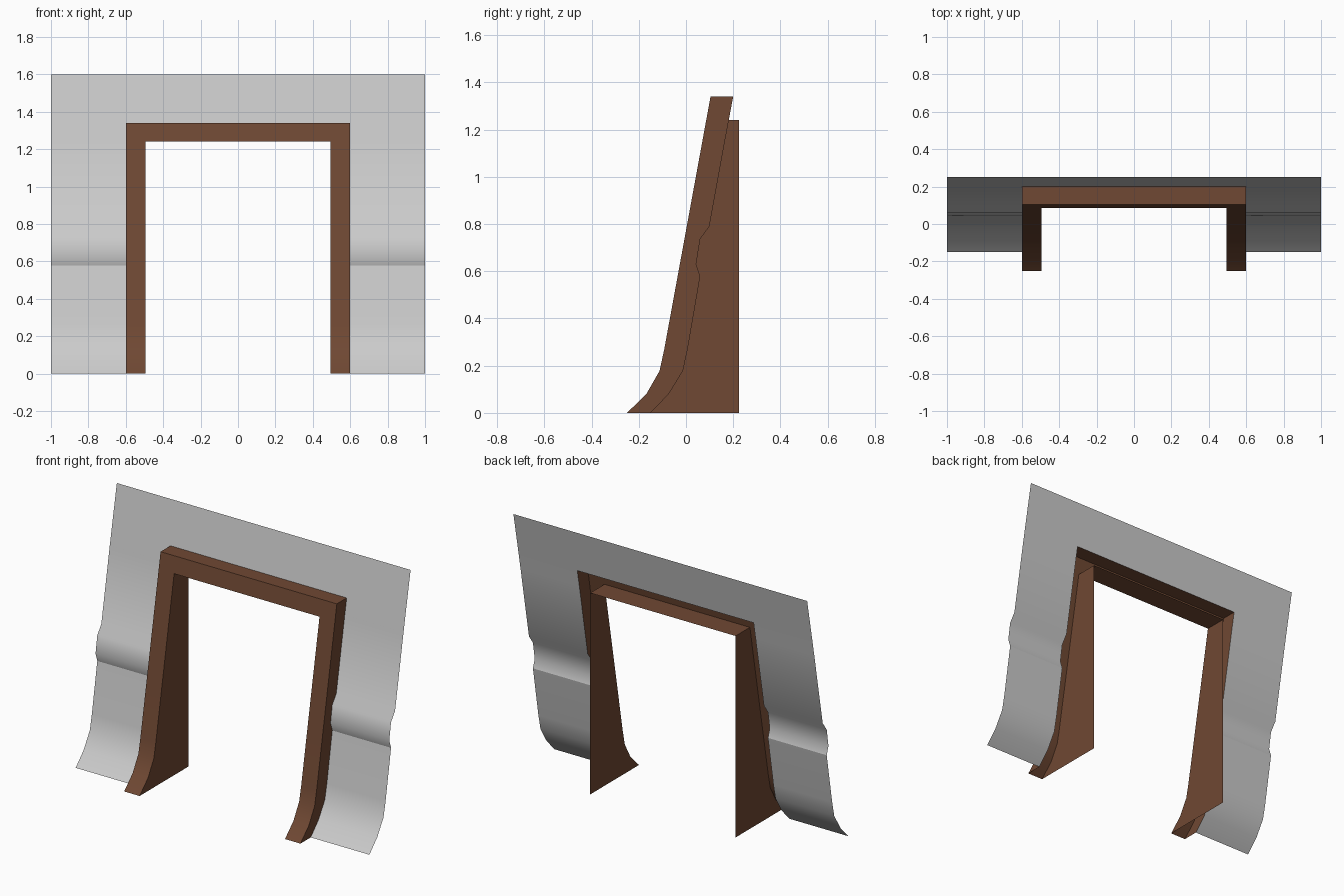
import bpy, bmesh, math

if "Cube" in bpy.data.objects:
    bpy.data.objects.remove(bpy.data.objects["Cube"])

# Wall profile (y, z), bottom to top, with the rolled moulding in the middle
WALL = [(-0.15, 0), (-0.073, 0.08), (-0.013, 0.178), (0.007, 0.27), (0.06, 0.578),
        (0.043, 0.63), (0.06, 0.736), (0.099, 0.79), (0.181, 1.24), (0.2, 1.34), (0.25, 1.6)]
# Front edge of the door frame (y, z)
FRONT = [(-0.25, 0), (-0.168, 0.08), (-0.112, 0.178), (-0.092, 0.27), (0.104, 1.34)]
OUT, INN, HEAD, TOP, BACK = 0.6, 0.495, 1.24, 1.34, 0.225


def front_y(z):
    for (y0, z0), (y1, z1) in zip(FRONT, FRONT[1:]):
        if z <= z1:
            return y0 + (y1 - y0) * (z - z0) / (z1 - z0)
    return FRONT[-1][0]


def ribbon(bm, a, b):
    """Quads joining two rows of points."""
    va, vb = [bm.verts.new(p) for p in a], [bm.verts.new(p) for p in b]
    for i in range(len(a) - 1):
        bm.faces.new((va[i], va[i + 1], vb[i + 1], vb[i]))


def finish(bm, name, angle, sharp_z=None, colour=None):
    bmesh.ops.remove_doubles(bm, verts=bm.verts, dist=1e-4)
    bmesh.ops.recalc_face_normals(bm, faces=bm.faces)
    bm.normal_update()
    if min(bm.faces, key=lambda f: -abs(f.normal.y)).normal.y > 0:
        bmesh.ops.reverse_faces(bm, faces=bm.faces)
    for f in bm.faces:
        f.smooth = True
    for e in bm.edges:
        at_crease = sharp_z is not None and all(abs(v.co.z - sharp_z) < 1e-4 for v in e.verts)
        e.smooth = not (at_crease or e.calc_face_angle(0) > math.radians(angle))
    me = bpy.data.meshes.new(name)
    bm.to_mesh(me)
    bm.free()
    ob = bpy.data.objects.new(name, me)
    bpy.context.collection.objects.link(ob)
    if colour:
        mat = bpy.data.materials.new(name + "_brown")
        mat.diffuse_color = colour
        mat.use_nodes = True
        mat.node_tree.nodes["Principled BSDF"].inputs["Base Color"].default_value = mat.diffuse_color
        me.materials.append(mat)


# Wall sheet: two side columns and the band over the doorway
bm = bmesh.new()
for x0, x1, rows in ((-1, -OUT, WALL), (OUT, 1, WALL), (-OUT, OUT, WALL[-2:])):
    ribbon(bm, [(x0, y, z) for y, z in rows], [(x1, y, z) for y, z in rows])
finish(bm, "wall", 40, sharp_z=0.578)

# Door frame: open-backed casing plus a thin doorway lining
bm = bmesh.new()
rows = WALL[:-1]
low = rows[:-1]
for s in (-1, 1):
    # outer return, from casing front to wall
    ribbon(bm, [(s * OUT, front_y(z), z) for y, z in rows], [(s * OUT, y, z) for y, z in rows])
    # casing front
    ribbon(bm, [(s * OUT, front_y(z), z) for y, z in rows], [(s * INN, front_y(z), z) for y, z in rows])
    # doorway lining side
    ribbon(bm, [(s * INN, front_y(z), z) for y, z in low], [(s * INN, BACK, z) for y, z in low])
# header front, top and lining ceiling
yh, yt = front_y(HEAD), front_y(TOP)
ribbon(bm, [(-INN, yh, HEAD), (INN, yh, HEAD)], [(-INN, yt, TOP), (INN, yt, TOP)])
ribbon(bm, [(-INN, yh, HEAD), (INN, yh, HEAD)], [(-INN, BACK, HEAD), (INN, BACK, HEAD)])
xs = (-OUT, -INN, INN, OUT)
ribbon(bm, [(x, yt, TOP) for x in xs], [(x, 0.2, TOP) for x in xs])
finish(bm, "door_frame", 40, colour=(0.16, 0.065, 0.033, 1))
